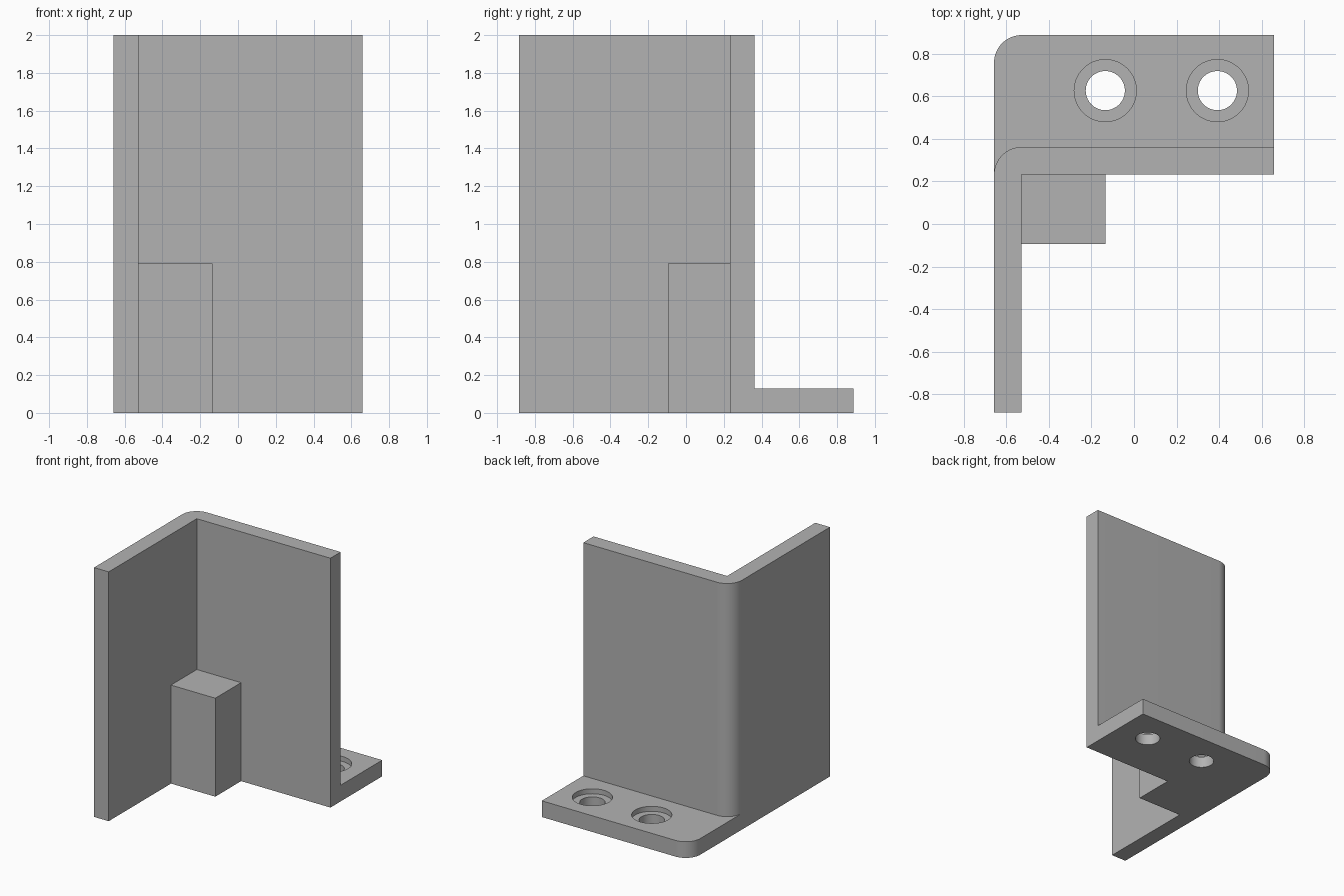
import bpy, bmesh, math
from mathutils import Vector

default = bpy.data.objects.get("Cube")
if default:
    bpy.data.objects.remove(default, do_unlink=True)

# Overall dimensions
X, Y0, Y1, H = 0.658, -0.885, 0.888, 2.0
T = 0.13            # sheet thickness and outer corner radius
WALL = 0.362        # rear face of the back wall
HOLES = [(-0.135, 0.627), (0.392, 0.627)]

grey = bpy.data.materials.new("plain_grey")
grey.use_nodes = True
colour = (0.45, 0.45, 0.45, 1)
grey.diffuse_color = colour
grey.node_tree.nodes["Principled BSDF"].inputs["Base Color"].default_value = colour


def corner(y, steps=16):
    """Rounded left rear corner ending on rear line y."""
    return [(-X + T - T * math.sin(a), y - T + T * math.cos(a))
            for a in (math.pi / 2 * i / steps for i in range(steps + 1))]


def prism(name, outline, z0, z1):
    """Extrude a plan outline upwards from z0 to z1."""
    bm = bmesh.new()
    face = bm.faces.new([bm.verts.new((x, y, z0)) for x, y in outline])
    top = bmesh.ops.extrude_face_region(bm, geom=[face])["geom"]
    verts = [v for v in top if isinstance(v, bmesh.types.BMVert)]
    bmesh.ops.translate(bm, verts=verts, vec=Vector((0, 0, z1 - z0)))
    bmesh.ops.recalc_face_normals(bm, faces=bm.faces)
    mesh = bpy.data.meshes.new(name)
    bm.to_mesh(mesh)
    bm.free()
    mesh.materials.append(grey)
    obj = bpy.data.objects.new(name, mesh)
    bpy.context.collection.objects.link(obj)
    return obj


def circle(cx, cy, r, n=64):
    return [(cx + r * math.cos(2 * math.pi * i / n),
             cy + r * math.sin(2 * math.pi * i / n)) for i in range(n)]


def combine(target, tool, operation):
    """Apply a boolean, then discard the tool."""
    tool.hide_render = True
    mod = target.modifiers.new(operation, 'BOOLEAN')
    mod.operation, mod.object, mod.solver = operation, tool, 'EXACT'
    bpy.context.view_layer.objects.active = target
    bpy.ops.object.modifier_apply(modifier=mod.name)
    bpy.data.objects.remove(tool, do_unlink=True)


# Upright angle with a rounded outer corner
inner = WALL - T
bracket = prism("corner_bracket", corner(WALL) + [
    (-X, Y0), (-X + T, Y0), (-X + T, inner), (X, inner), (X, WALL)], 0, H)

# Mounting flange, running under the walls
flange = prism("mounting_flange", corner(Y1) + [
    (-X, inner), (X, inner), (X, Y1)], 0, T)
combine(bracket, flange, 'UNION')

# Support block in the inside corner
block = prism("support_block", [
    (-X + T / 2, -0.095), (-0.135, -0.095),
    (-0.135, inner + T / 2), (-X + T / 2, inner + T / 2)], 0, 0.79)
combine(bracket, block, 'UNION')

# Counterbored screw holes
for cx, cy in HOLES:
    combine(bracket, prism("hole_cutter", circle(cx, cy, 0.092), -0.1, 0.3), 'DIFFERENCE')
    combine(bracket, prism("counterbore_cutter", circle(cx, cy, 0.146), T - 0.04, 0.3), 'DIFFERENCE')

# Smooth the rounded surfaces, keep the edges crisp
bpy.ops.object.select_all(action='DESELECT')
bracket.select_set(True)
bpy.context.view_layer.objects.active = bracket
bpy.ops.object.shade_smooth_by_angle(angle=math.radians(30))
